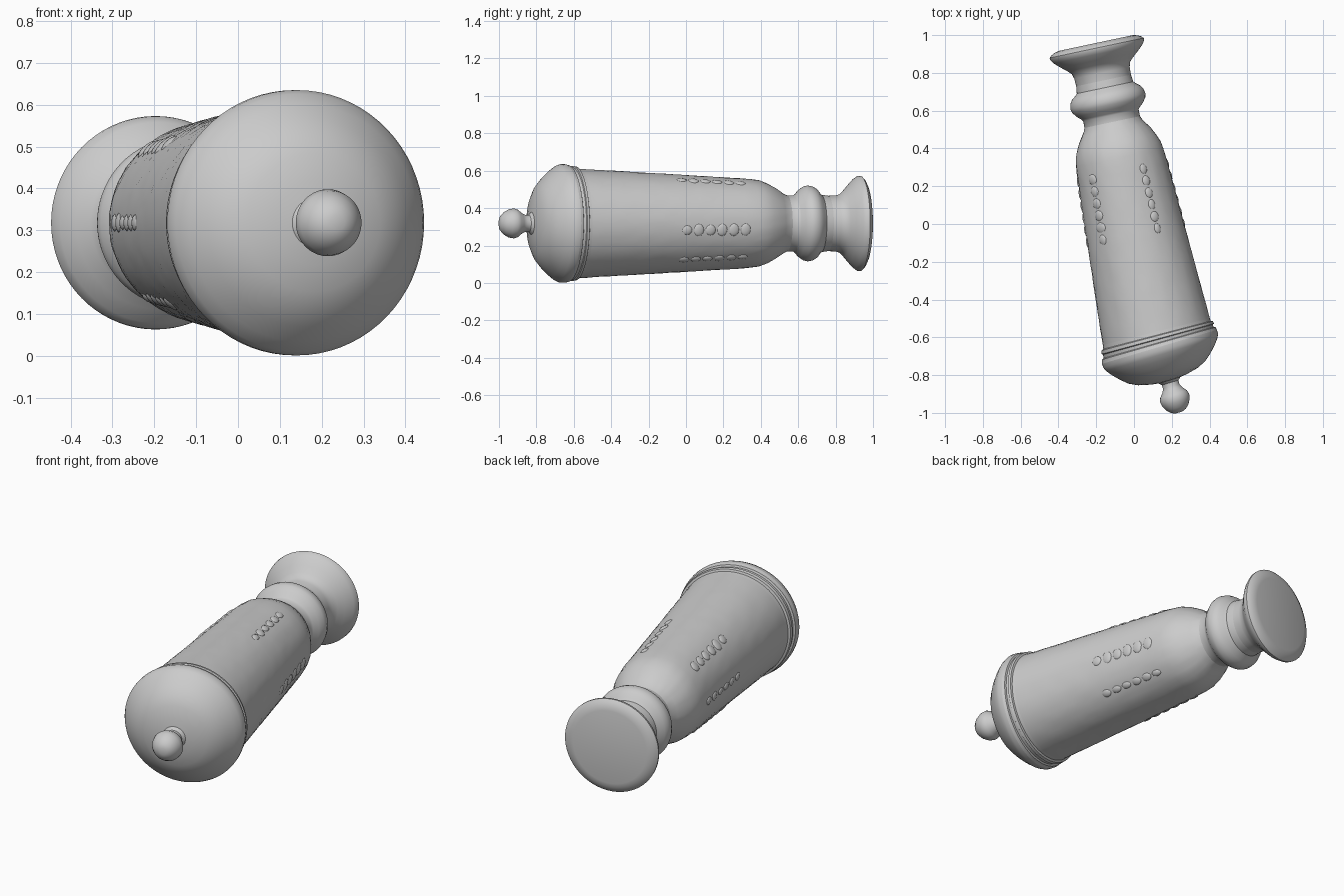
import bpy, bmesh, random
from math import cos, sin, tau, radians
from mathutils import Vector, Matrix

if "Cube" in bpy.data.objects:
    bpy.data.objects.remove(bpy.data.objects["Cube"])

random.seed(4)
SEG = 72
ZC = 0.318


def axis_frame(y):
    """Centre of the cannon axis at y, and the yaw of the cross-section there."""
    k = 0.296 if y < -0.65 else 0.21
    t = min(max((y + 0.65) / 0.15, 0), 1)
    return Vector((0.135 - (y + 0.65) * k, y, ZC)), radians(16.5 - 4.5 * t)


def surface_point(y, r, a):
    c, yaw = axis_frame(y)
    side = Vector((cos(yaw), sin(yaw), 0))
    return c + side * (r * cos(a)) + Vector((0, 0, r * sin(a)))


def finish(name, bm, angle):
    bmesh.ops.recalc_face_normals(bm, faces=bm.faces)
    me = bpy.data.meshes.new(name)
    bm.to_mesh(me)
    bm.free()
    ob = bpy.data.objects.new(name, me)
    bpy.context.collection.objects.link(ob)
    bpy.ops.object.select_all(action='DESELECT')
    ob.select_set(True)
    bpy.context.view_layer.objects.active = ob
    bpy.ops.object.shade_smooth_by_angle(angle=radians(angle))
    return ob


def turned(name, profile, cap_start=False, cap_end=False, rough=0.0):
    """Turned part: rings of (y, radius) lofted along the axis."""
    bm = bmesh.new()
    rings = []
    for i, (y, r) in enumerate(profile):
        amp = rough if 0 < i < len(profile) - 1 else 0
        rings.append([bm.verts.new(surface_point(y, r + random.uniform(-amp, amp), tau * j / SEG))
                      for j in range(SEG)])
    for a, b in zip(rings, rings[1:]):
        for j in range(SEG):
            n = (j + 1) % SEG
            bm.faces.new((a[j], a[n], b[n], b[j]))
    if cap_start:
        bm.faces.new(rings[0])
    if cap_end:
        bm.faces.new(rings[-1])
    return finish(name, bm, 35)


def body_radius(y):
    return 0.29 + (0.237 - 0.29) * (y + 0.55) / 0.9


# Rear knob and its neck
turned("rear_knob", [(-0.998, 0.018), (-0.99, 0.04), (-0.972, 0.06), (-0.945, 0.076),
                     (-0.92, 0.08), (-0.9, 0.073), (-0.88, 0.055), (-0.86, 0.045),
                     (-0.84, 0.046), (-0.827, 0.06)], cap_start=True)

# Domed breech
turned("breech_dome", [(-0.827, 0.06), (-0.822, 0.1), (-0.807, 0.165), (-0.785, 0.212),
                       (-0.755, 0.249), (-0.72, 0.284), (-0.69, 0.308), (-0.67, 0.317),
                       (-0.65, 0.317)])

# Stepped band around the breech
turned("breech_band", [(-0.65, 0.317), (-0.632, 0.312), (-0.628, 0.302), (-0.612, 0.302),
                       (-0.608, 0.308), (-0.592, 0.305), (-0.588, 0.294), (-0.57, 0.292)])

# Tapered barrel with rounded shoulder
steps = [-0.57 + 0.04 * i for i in range(23)]
barrel = [(y, body_radius(y) + 0.001) for y in steps]
barrel[0] = (-0.57, 0.292)
turned("barrel", barrel + [(0.35, 0.236), (0.39, 0.23), (0.43, 0.214), (0.47, 0.193),
                           (0.5, 0.172), (0.52, 0.158), (0.54, 0.15)], rough=0.001)

# Neck ring
turned("neck_ring", [(0.54, 0.15), (0.575, 0.15), (0.585, 0.157), (0.605, 0.18), (0.63, 0.198),
                     (0.65, 0.203), (0.675, 0.198), (0.695, 0.185), (0.71, 0.165),
                     (0.722, 0.153), (0.76, 0.148)])

# Flared muzzle with flat closed face
turned("muzzle", [(0.76, 0.148), (0.8, 0.15), (0.825, 0.157), (0.845, 0.177), (0.87, 0.207),
                  (0.9, 0.24), (0.92, 0.254), (0.932, 0.255), (0.943, 0.243),
                  (0.953, 0.222), (0.958, 0.2)], cap_end=True)


def relief(name, angle, y0, y1, count, width):
    """Row of shallow worn ornaments following the barrel surface."""
    bm = bmesh.new()
    for i in range(count):
        y = y0 + (y1 - y0) * (i + 0.5) / count
        a = radians(angle)
        p = surface_point(y, body_radius(y) - 0.003, a)
        out = (p - axis_frame(y)[0]).normalized()
        along = Vector((-0.205, 0.979, 0))
        across = along.cross(out).normalized()
        rot = Matrix((across, out.cross(across), out)).transposed().to_4x4()
        w = width * random.uniform(0.7, 1.0)
        size = Matrix.Diagonal((w, (y1 - y0) / count * 0.95, 0.02, 1))
        bmesh.ops.create_uvsphere(bm, u_segments=12, v_segments=8, radius=0.5,
                                  matrix=Matrix.Translation(p) @ rot @ size)
    return finish(name, bm, 60)


# Worn relief ornaments around the front half of the barrel
for name, angle, width in (("relief_top_right", 63, 0.05), ("relief_top_left", 133, 0.07),
                           ("relief_left", 180, 0.05), ("relief_right", -8, 0.07),
                           ("relief_low_right", -48, 0.05), ("relief_low_left", 228, 0.05)):
    relief(name, angle, -0.08, 0.3, 6, width)
